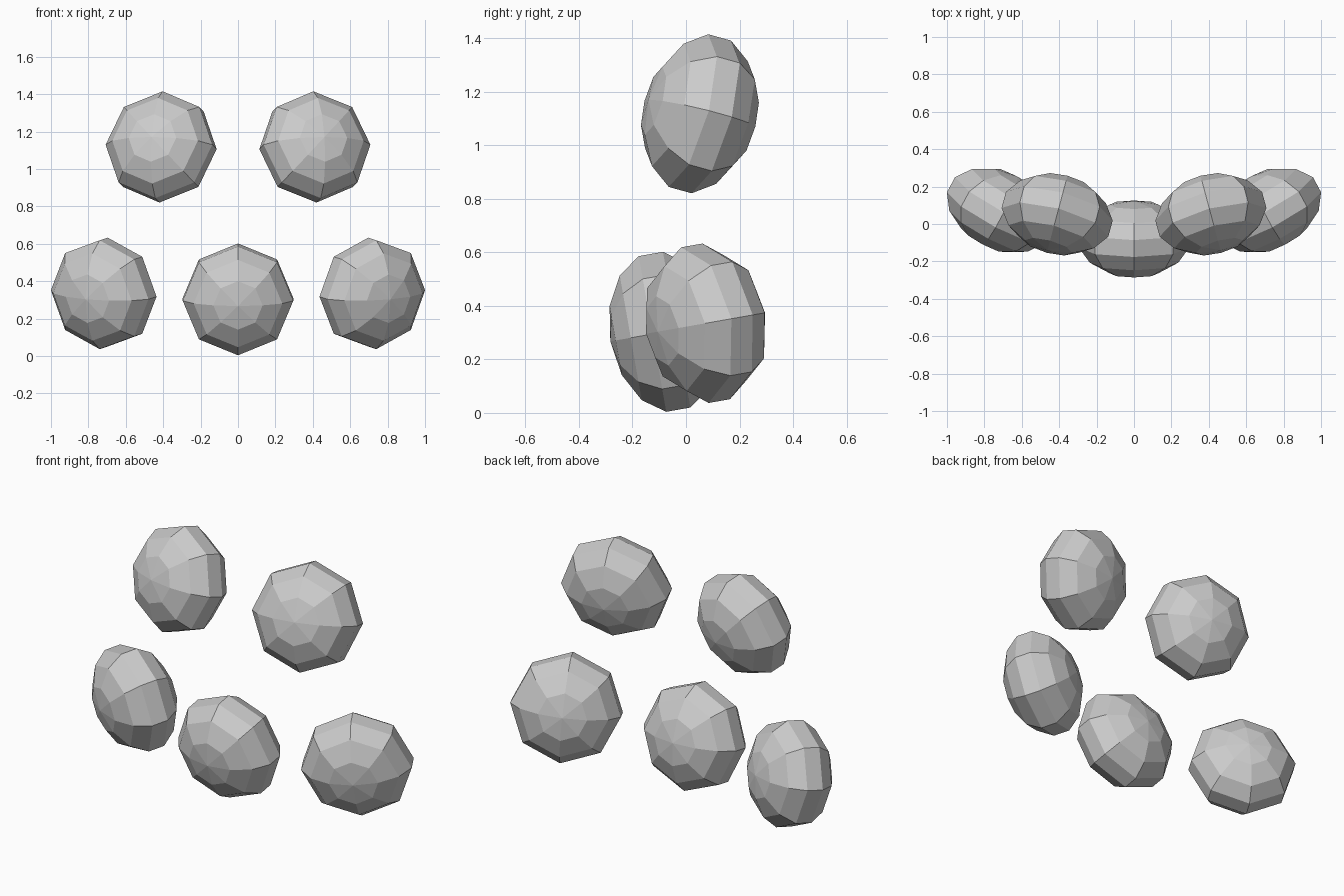
import bpy, bmesh
from math import radians
from mathutils import Matrix, Vector

if "Cube" in bpy.data.objects:
    bpy.data.objects.remove(bpy.data.objects["Cube"])

R, DEPTH = 0.303, 0.206   # disc radius and half thickness


def rot(deg, axis):
    return Matrix.Rotation(radians(deg), 4, axis)


def pod(name, loc, turn):
    """Flattened low-poly ball whose poles point front and back."""
    bm = bmesh.new()
    bmesh.ops.create_uvsphere(bm, u_segments=8, v_segments=7, radius=1)
    shape = Matrix.Diagonal((R, DEPTH, R, 1)) @ rot(90, 'X')
    bm.transform(turn @ shape)
    bmesh.ops.recalc_face_normals(bm, faces=bm.faces)
    me = bpy.data.meshes.new(name)
    bm.to_mesh(me)
    bm.free()
    ob = bpy.data.objects.new(name, me)
    ob.location = Vector(loc)
    bpy.context.collection.objects.link(ob)


# middle ball, facing slightly down
pod("center_ball", (0, -0.08, 0.303), rot(10, 'X'))

# mirrored pairs, fanned outwards
for side, s in (("left", -1), ("right", 1)):
    pod(side + "_lower_ball", (s * 0.718, 0.073, 0.335),
        rot(10, 'X') @ rot(s * 28, 'Z'))
    pod(side + "_upper_ball", (s * 0.411, 0.052, 1.118),
        rot(s * 15, 'Z') @ rot(-15, 'X'))
